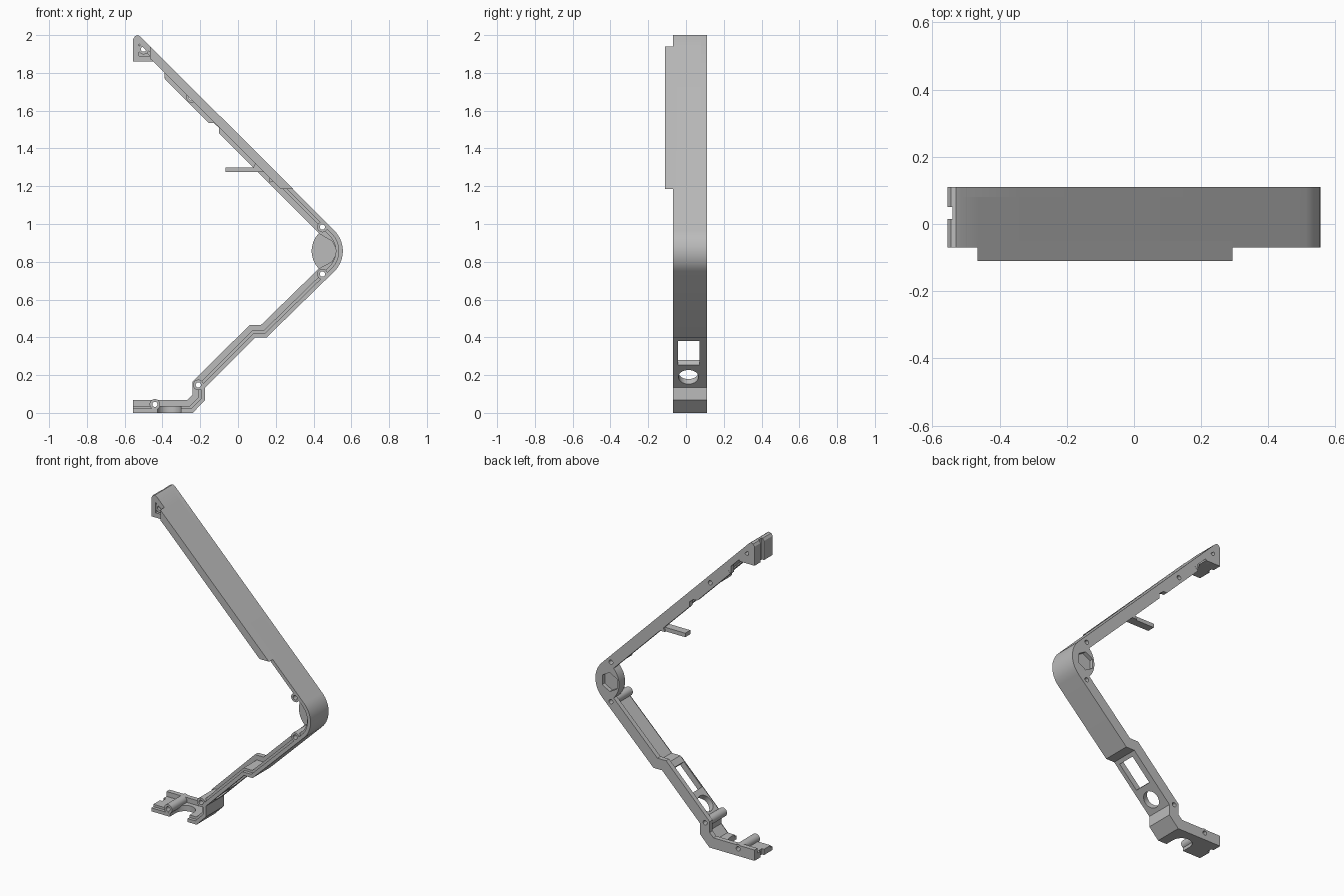
import bpy, bmesh, math
from mathutils import Vector

cube = bpy.data.objects.get("Cube")
if cube:
    bpy.data.objects.remove(cube, do_unlink=True)

grey = bpy.data.materials.new("plain grey")
grey.use_nodes = True
grey.diffuse_color = (0.5, 0.5, 0.5, 1)
grey.node_tree.nodes["Principled BSDF"].inputs["Base Color"].default_value = (0.5, 0.5, 0.5, 1)

BACK, FRONT = 0.11, -0.07


def prism(name, pts, y0, y1):
    """Extrude an x-z outline from y0 to y1."""
    bm = bmesh.new()
    face = bm.faces.new([bm.verts.new((x, y0, z)) for x, z in pts])
    ext = bmesh.ops.extrude_face_region(bm, geom=[face])
    moved = [v for v in ext["geom"] if isinstance(v, bmesh.types.BMVert)]
    bmesh.ops.translate(bm, verts=moved, vec=(0, y1 - y0, 0))
    bmesh.ops.recalc_face_normals(bm, faces=bm.faces)
    mesh = bpy.data.meshes.new(name)
    bm.to_mesh(mesh)
    bm.free()
    mesh.materials.append(grey)
    ob = bpy.data.objects.new(name, mesh)
    bpy.context.collection.objects.link(ob)
    return ob


def ring(cx, cz, r, n=32, start=0.0):
    return [(cx + r * math.cos(start + math.tau * i / n),
             cz + r * math.sin(start + math.tau * i / n)) for i in range(n)]


def box(name, x0, x1, y0, y1, z0, z1):
    return prism(name, [(x0, z0), (x1, z0), (x1, z1), (x0, z1)], y0, y1)


def offset(path, t):
    """Mitred offset of a path towards its right-hand side."""
    out = []
    for i, p in enumerate(path):
        dirs = []
        if i > 0:
            dirs.append((p - path[i - 1]).normalized())
        if i < len(path) - 1:
            dirs.append((path[i + 1] - p).normalized())
        normals = [Vector((d.y, -d.x)) for d in dirs]
        n = sum(normals, Vector((0, 0))).normalized()
        out.append(p + n * (t / n.dot(normals[0])))
    return out


def band(name, start, t, y0, y1):
    path = [Vector(start)] + bend + foot
    return prism(name, path + offset(path, t)[::-1], y0, y1)


def cut(ob, cutters):
    for c in cutters:
        m = ob.modifiers.new("cut", 'BOOLEAN')
        m.operation, m.solver, m.object = 'DIFFERENCE', 'EXACT', c
        bpy.context.view_layer.objects.active = ob
        bpy.ops.object.modifier_apply(modifier=m.name)


# Outer line of the bracket: rounded elbow, then the stepped lower arm and foot
bend = [Vector((0.403 + 0.152 * math.cos(math.radians(a)), 0.857 + 0.152 * math.sin(math.radians(a))))
        for a in range(45, -46, -6)]
foot = [Vector(p) for p in [(0.15, 0.398), (0.09, 0.398), (-0.174, 0.135),
                            (-0.174, 0.067), (-0.24, 0), (-0.555, 0)]]

# Shell wall with a stepped front rim, and the flange along the back
rim = band("front_rim", (-0.5, 1.975), 0.022, FRONT, -0.05)
wall = band("outer_wall", (-0.5, 1.975), 0.037, -0.05, BACK)
flange = band("back_flange", (-0.34, 1.815), 0.068, 0.08, BACK)

# Upper tip
tip_plate = prism("tip_back_plate", [
    (-0.555, 1.86), (-0.47, 1.86), (-0.45, 1.87), (-0.42, 1.86), (-0.39, 1.83), (-0.39, 1.767),
    (-0.34, 1.815), (-0.515, 1.99), (-0.53, 2.0), (-0.545, 1.995), (-0.555, 1.98)], 0.08, BACK)
tip_shell = prism("tip_shell", [
    (-0.555, 1.86), (-0.555, 1.98), (-0.545, 1.995), (-0.53, 2.0), (-0.515, 1.99), (-0.46, 1.935),
    (-0.48, 1.915), (-0.525, 1.955), (-0.525, 1.89), (-0.45, 1.89), (-0.45, 1.86)], FRONT, BACK)

# Raised lip on the front of the upper arm
prism("front_lip", [(-0.465, 1.94), (0.293, 1.185), (0.227, 1.185), (-0.41, 1.822), (-0.465, 1.875)],
      -0.11, -0.05)

# Elbow hub, inner shelf and its root
hub_edge = [(0.524 + 0.134 * math.cos(math.radians(a)), 0.857 + 0.134 * math.sin(math.radians(a)))
            for a in range(135, 226, 6)]
hub = prism("elbow_hub", hub_edge + [(0.5, 0.8), (0.527, 0.857), (0.5, 0.91)], 0.05, BACK)
box("inner_shelf", -0.065, 0.13, 0.05, 0.1, 1.275, 1.3)
prism("shelf_root", [(0.07, 1.275), (0.167, 1.275), (0.167, 1.22), (0.21, 1.23), (0.1, 1.34)],
      0.05, BACK)

# Screw bosses
screws = [(-0.5, 1.926), (-0.246, 1.67), (0.447, 0.984), (0.447, 0.735), (-0.21, 0.148), (-0.44, 0.045)]
bosses = [prism("screw_boss", ring(x, z, 0.028), FRONT + 0.001, BACK - 0.001) for x, z in screws]

# Cutters
bores = [prism("bore_cutter", ring(x, z, 0.014, 20), -0.2, 0.2) for x, z in screws]
hexagon = prism("hexagon_cutter", ring(0.455, 0.857, 0.06, 6, math.pi / 2), 0.085, 0.2)
slit = box("slit_cutter", -0.6, -0.54, 0.015, 0.05, -0.1, 2.1)
notch = prism("notch_cutter", [(-0.156, 1.5), (-0.156, 1.535), (-0.13, 1.535),
                               (-0.1, 1.51), (-0.1, 1.46)], 0, 0.2)


def upright(name, x, y, r, z0, z1, reach):
    """Vertical U-shaped slot cutter that opens to the front."""
    arc = [(x + r * math.cos(math.pi * i / 16), -(y + r * math.sin(math.pi * i / 16))) for i in range(17)]
    ob = prism(name, arc + [(x - r, reach), (x + r, reach)], z0, z1)
    for v in ob.data.vertices:
        v.co = (v.co.x, -v.co.z, v.co.y)
    ob.data.update()
    bm = bmesh.new()
    bm.from_mesh(ob.data)
    bmesh.ops.recalc_face_normals(bm, faces=bm.faces)
    bm.to_mesh(ob.data)
    bm.free()
    return ob


foot_slot = upright("foot_slot_cutter", -0.365, -0.01, 0.062, -0.1, 0.066, 0.2)
tip_slot = upright("tip_slot_cutter", -0.41, 0.0, 0.06, 1.8, 1.9, 0.0)


def across(u, z):
    """Point on the lower arm: u outward from its outer face at height z."""
    return (z - 0.309 + u, z - u)


window = prism("window_cutter", [across(-0.06, 0.254), across(0.06, 0.254),
                                 across(0.06, 0.38), across(-0.06, 0.38)], -0.043, 0.072)
port = prism("port_cutter", ring(0, 0, 0.053), -0.1, 0.1)
port.rotation_euler = (0, math.radians(45), 0)
port.rotation_euler.rotate_axis('Z', math.radians(90))
port.location = (-0.119, 0.013, 0.19)
bpy.context.view_layer.update()

cut(wall, bores + [slit, foot_slot, window, port])
cut(rim, bores + [foot_slot])
cut(flange, bores + [notch, hexagon])
cut(hub, [hexagon, bores[2], bores[3]])
cut(tip_plate, [bores[0]])
cut(tip_shell, [slit, tip_slot])
for b, c in zip(bosses, bores):
    cut(b, [c])

for c in bores + [hexagon, slit, notch, foot_slot, tip_slot, window, port]:
    bpy.data.objects.remove(c, do_unlink=True)

# Smooth the round faces, keep edges sharp
bpy.ops.object.select_all(action='DESELECT')
for ob in bpy.context.collection.objects:
    if ob.type == 'MESH':
        ob.select_set(True)
        bpy.context.view_layer.objects.active = ob
bpy.ops.object.shade_smooth_by_angle(angle=math.radians(30))
